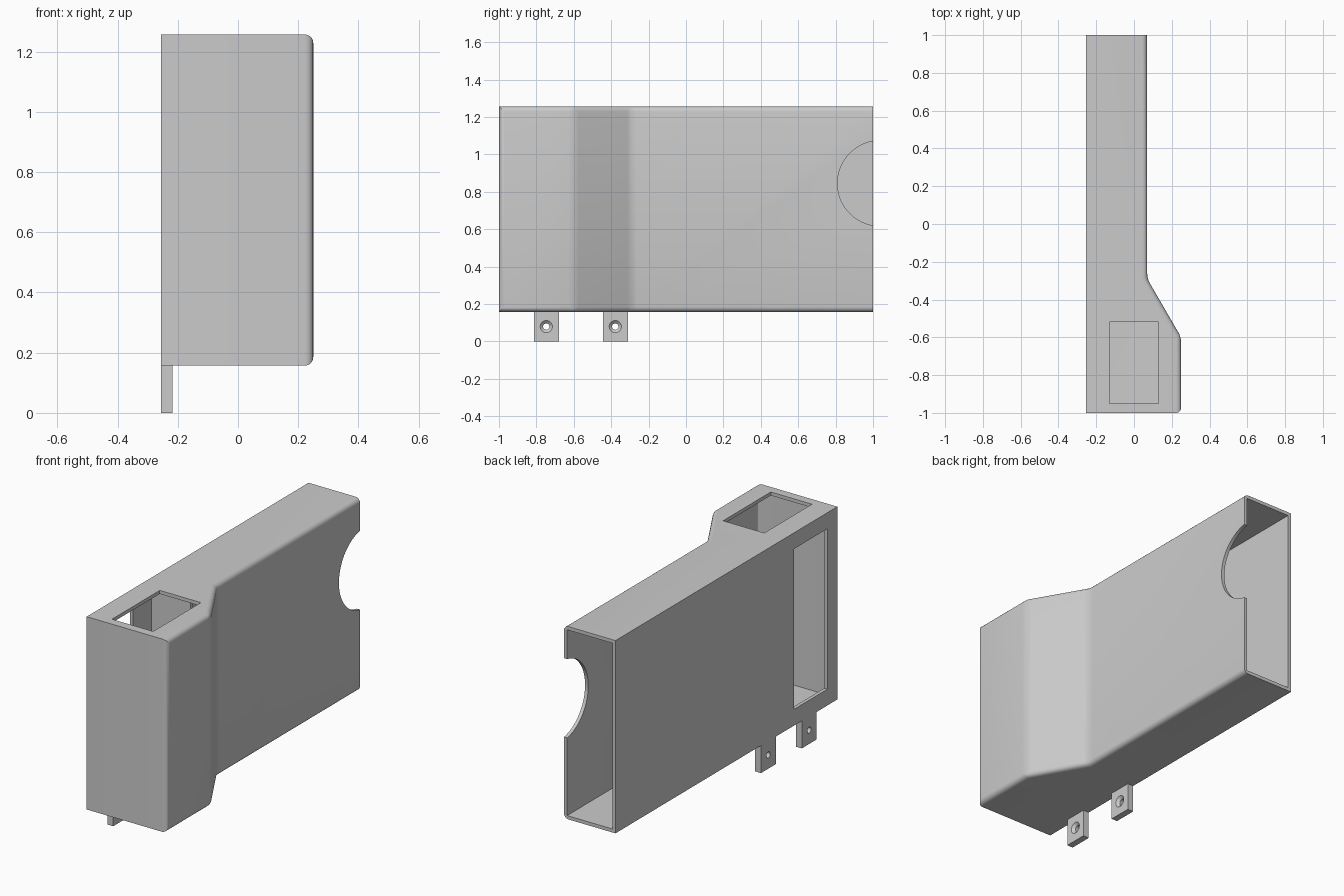
import bpy, bmesh, math
from mathutils import Matrix

if "Cube" in bpy.data.objects:
    bpy.data.objects.remove(bpy.data.objects["Cube"], do_unlink=True)

grey = bpy.data.materials.new("plain grey")
grey.use_nodes = True
COLOR = (0.6, 0.6, 0.6, 1)
grey.diffuse_color = COLOR
grey.node_tree.nodes["Principled BSDF"].inputs["Base Color"].default_value = COLOR


def finish(name, bm):
    bmesh.ops.recalc_face_normals(bm, faces=bm.faces)
    mesh = bpy.data.meshes.new(name)
    bm.to_mesh(mesh)
    bm.free()
    mesh.materials.append(grey)
    obj = bpy.data.objects.new(name, mesh)
    bpy.context.collection.objects.link(obj)
    return obj


def prism(name, profile, z0, z1, rounding=None):
    """Extrude an xy profile upwards; round the edges picked by a rule."""
    bm = bmesh.new()
    base = bm.faces.new([bm.verts.new((x, y, z0)) for x, y in profile])
    top = bmesh.ops.extrude_face_region(bm, geom=[base])["geom"]
    for v in top:
        if isinstance(v, bmesh.types.BMVert):
            v.co.z = z1
    bmesh.ops.recalc_face_normals(bm, faces=bm.faces)
    if rounding:
        radius, rule = rounding
        bmesh.ops.bevel(bm, geom=[e for e in bm.edges if rule(e)], offset=radius,
                        segments=5, profile=0.5, affect='EDGES')
    return finish(name, bm)


def box(name, x, y, z):
    return prism(name, [(x[0], y[0]), (x[1], y[0]), (x[1], y[1]), (x[0], y[1])], *z)


def cylinder_x(name, center, r1, r2, length, sides=48):
    """Cylinder or cone along x, r1 at its low end and r2 at its high end."""
    bm = bmesh.new()
    bmesh.ops.create_cone(bm, cap_ends=True, segments=sides, radius1=r1, radius2=r2, depth=length,
                          matrix=Matrix.Translation(center) @ Matrix.Rotation(math.pi / 2, 4, 'Y'))
    return finish(name, bm)


def cut(obj, *cutters):
    bpy.context.view_layer.objects.active = obj
    for cutter in cutters:
        mod = obj.modifiers.new("cut", 'BOOLEAN')
        mod.operation, mod.solver, mod.object = 'DIFFERENCE', 'EXACT', cutter
        bpy.ops.object.modifier_apply(modifier=mod.name)
        bpy.data.objects.remove(cutter, do_unlink=True)


LEFT, WIDE, SLIM = -0.255, 0.25, 0.07
BOTTOM, TOP, WALL = 0.157, 1.257, 0.02


def rounded_side(edge):
    """Edges of the stepped +x side, apart from the open back rim."""
    a, b = (v.co for v in edge.verts)
    return min(a.x, b.x) > SLIM - 0.01 and min(a.y, b.y) < 0.99


# Hollow housing, open at the back
housing = prism("housing", [(LEFT, -1), (WIDE, -1), (WIDE, -0.6), (SLIM, -0.29), (SLIM, 1), (LEFT, 1)],
                BOTTOM, TOP, (0.028, rounded_side))
cavity = prism("cavity_cutter",
               [(LEFT + WALL, -1 + WALL), (WIDE - WALL, -1 + WALL), (WIDE - WALL, -0.605),
                (SLIM - WALL, -0.295), (SLIM - WALL, 1.1), (LEFT + WALL, 1.1)],
               BOTTOM + WALL, TOP - WALL,
               (0.012, lambda e: rounded_side(e)))
cut(housing, cavity,
    # top opening, side window and finger notch
    box("top_cutter", (-0.13, 0.13), (-0.95, -0.52), (TOP - 0.1, TOP + 0.1)),
    box("window_cutter", (LEFT - 0.1, LEFT + 0.06), (-0.91, -0.61), (0.25, 1.165)),
    cylinder_x("notch_cutter", (0.1, 1.038, 0.845), 0.228, 0.228, 0.3, 96))

# Inner partition behind the front compartment
partition = box("partition", (LEFT + 0.01, 0.13), (-0.445, -0.425), (BOTTOM + 0.01, TOP - 0.01))
cut(partition, box("slot_cutter", (0.013, 0.05), (-0.5, -0.4), (1.05, 1.2)))

# Mounting tabs with countersunk screw holes
parts = [housing, partition]
for name, y in (("front_tab", -0.747), ("rear_tab", -0.378)):
    tab = box(name, (LEFT, LEFT + 0.037), (y - 0.067, y + 0.067), (0, BOTTOM + 0.01))
    cut(tab,
        cylinder_x("hole_cutter", (LEFT, y, 0.079), 0.017, 0.017, 0.2),
        cylinder_x("sink_cutter", (LEFT + 0.03, y, 0.079), 0.016, 0.034, 0.0162))
    parts.append(tab)

bpy.ops.object.select_all(action='DESELECT')
for part in parts:
    part.select_set(True)
bpy.context.view_layer.objects.active = housing
bpy.ops.object.shade_smooth_by_angle(angle=math.radians(30))
